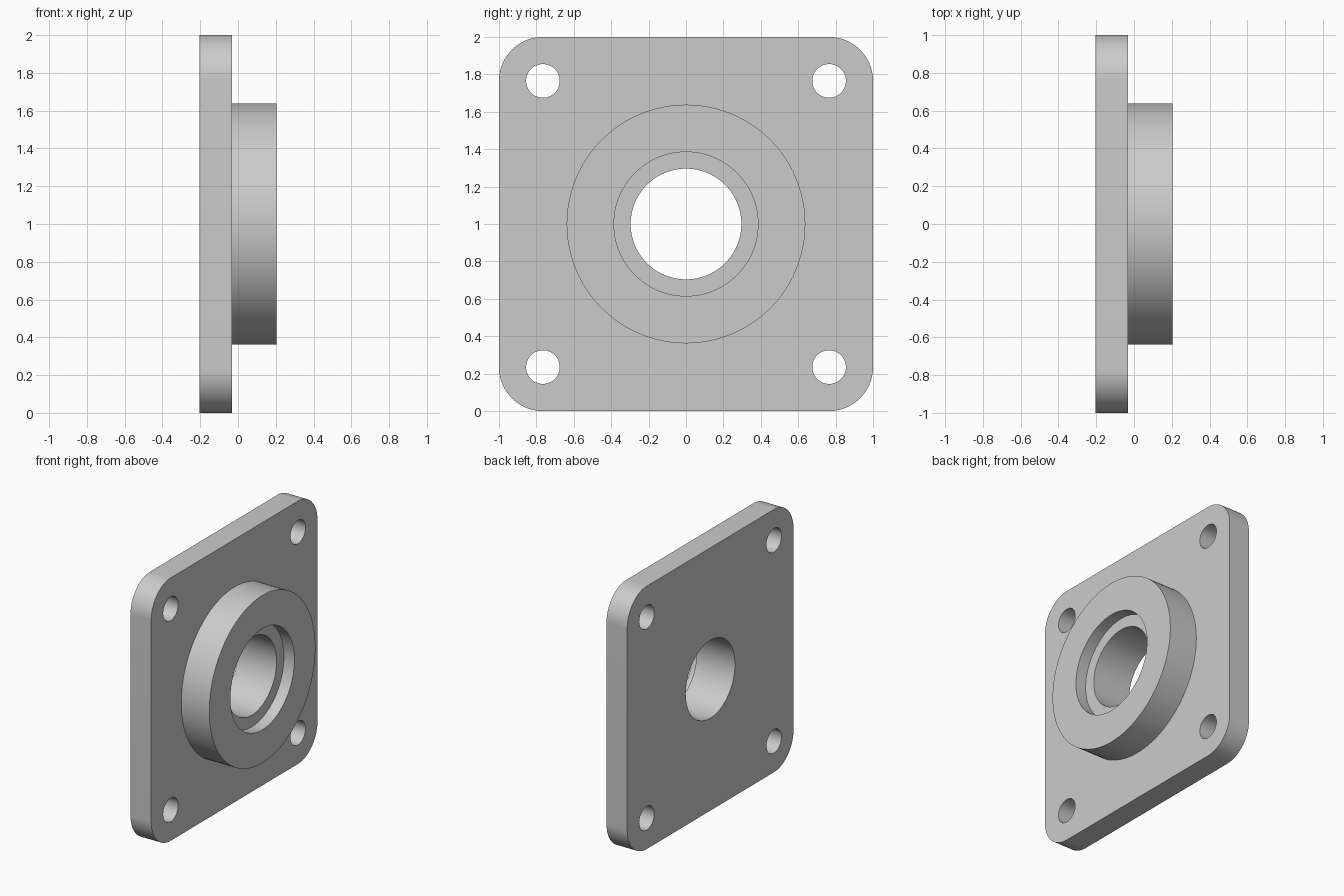
import bpy, bmesh, math
from mathutils import Matrix, Vector

old = bpy.data.objects.get("Cube")
if old:
    bpy.data.objects.remove(old, do_unlink=True)

BACK, PLATE_FACE, FRONT = -0.205, -0.031, 0.205
SEAT = FRONT - 0.088      # floor of the counterbore
HOLE = 0.765              # bolt hole offset from the centre

steel = bpy.data.materials.new("plain_grey")
steel.use_nodes = True
grey = (0.6, 0.6, 0.6, 1)
steel.diffuse_color = grey
steel.node_tree.nodes["Principled BSDF"].inputs["Base Color"].default_value = grey


def make_object(name, bm):
    mesh = bpy.data.meshes.new(name)
    bm.to_mesh(mesh)
    bm.free()
    mesh.materials.append(steel)
    obj = bpy.data.objects.new(name, mesh)
    bpy.context.collection.objects.link(obj)
    return obj


def cylinder(name, radius, x0, x1, y=0, z=1, sides=96):
    """Solid cylinder along x."""
    bm = bmesh.new()
    place = Matrix.Translation(((x0 + x1) / 2, y, z)) @ Matrix.Rotation(math.pi / 2, 4, 'Y')
    bmesh.ops.create_cone(bm, cap_ends=True, segments=sides, radius1=radius,
                          radius2=radius, depth=x1 - x0, matrix=place)
    return make_object(name, bm)


def combine(target, tool, operation):
    """Apply a boolean and discard the tool."""
    tool.hide_render = True
    mod = target.modifiers.new(operation, 'BOOLEAN')
    mod.operation, mod.solver, mod.object = operation, 'EXACT', tool
    bpy.context.view_layer.objects.active = target
    bpy.ops.object.modifier_apply(modifier=mod.name)
    bpy.data.objects.remove(tool, do_unlink=True)


# Square mounting plate with rounded corners
bm = bmesh.new()
bmesh.ops.create_cube(bm, size=1)
bmesh.ops.scale(bm, vec=(PLATE_FACE - BACK, 2, 2), verts=bm.verts)
bmesh.ops.translate(bm, vec=((PLATE_FACE + BACK) / 2, 0, 1), verts=bm.verts)
corners = [e for e in bm.edges
           if abs((e.verts[0].co - e.verts[1].co).normalized().dot(Vector((1, 0, 0)))) > 0.9]
bmesh.ops.bevel(bm, geom=corners, offset=0.235, segments=20, profile=0.5, affect='EDGES')
flange = make_object("flange_housing", bm)

# Round boss on the plate
combine(flange, cylinder("boss", 0.638, BACK + 0.08, FRONT), 'UNION')

# Through bore and counterbored seat
combine(flange, cylinder("bore", 0.296, BACK - 0.1, FRONT + 0.1), 'DIFFERENCE')
combine(flange, cylinder("seat", 0.385, SEAT, FRONT + 0.1), 'DIFFERENCE')

# Four bolt holes
for sy in (-1, 1):
    for sz in (-1, 1):
        hole = cylinder("bolt_hole", 0.09, BACK - 0.1, PLATE_FACE + 0.1,
                        sy * HOLE, 1 + sz * HOLE, 48)
        combine(flange, hole, 'DIFFERENCE')

bpy.ops.object.select_all(action='DESELECT')
flange.select_set(True)
bpy.context.view_layer.objects.active = flange
bpy.ops.object.shade_smooth_by_angle(angle=math.radians(30))
